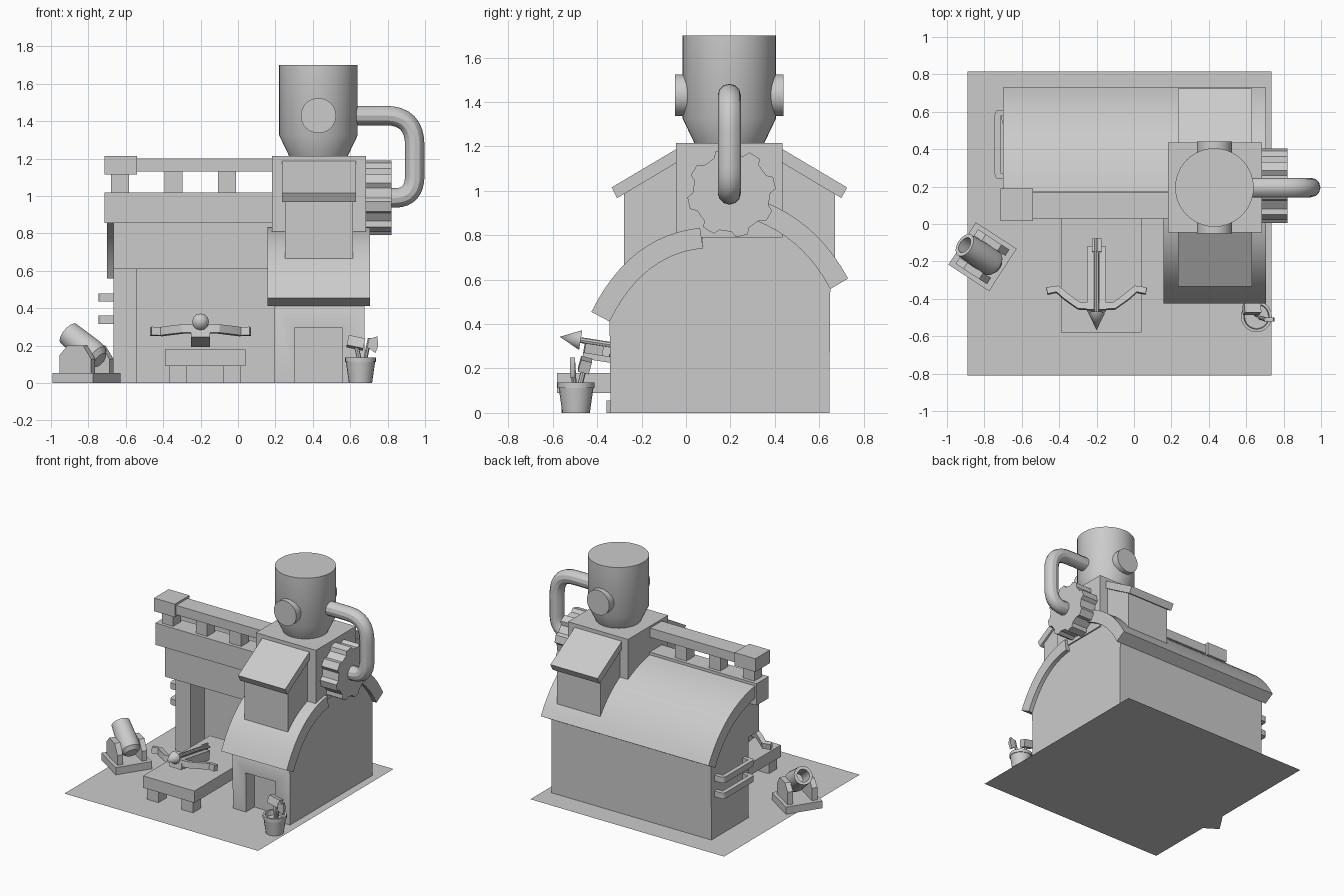
import bpy, bmesh, math
from mathutils import Vector, Matrix

cube = bpy.data.objects.get("Cube")
if cube:
    bpy.data.objects.remove(cube, do_unlink=True)

grey = bpy.data.materials.new("plain grey")
grey.use_nodes = True
GREY = (0.6, 0.6, 0.6, 1)
grey.diffuse_color = GREY
grey.node_tree.nodes["Principled BSDF"].inputs["Base Color"].default_value = GREY
parts = []


def finish(name, bm, matrix=None):
    if matrix is not None:
        bm.transform(matrix)
    bmesh.ops.recalc_face_normals(bm, faces=bm.faces)
    mesh = bpy.data.meshes.new(name)
    bm.to_mesh(mesh)
    bm.free()
    mesh.materials.append(grey)
    obj = bpy.data.objects.new(name, mesh)
    bpy.context.collection.objects.link(obj)
    parts.append(obj)
    return obj


def prism(name, outline, axis, a, b, matrix=None):
    """Extrude a 2D outline along an axis from a to b."""
    place = {"x": lambda u, v: (a, u, v), "y": lambda u, v: (u, a, v),
             "z": lambda u, v: (u, v, a)}[axis]
    step = Vector([(b - a) * (axis == k) for k in "xyz"])
    bm = bmesh.new()
    face = bm.faces.new([bm.verts.new(place(u, v)) for u, v in outline])
    new = bmesh.ops.extrude_face_region(bm, geom=[face])["geom"]
    moved = [g for g in new if isinstance(g, bmesh.types.BMVert)]
    bmesh.ops.translate(bm, verts=moved, vec=step)
    return finish(name, bm, matrix)


def box(name, x0, x1, y0, y1, z0, z1, matrix=None):
    return prism(name, [(x0, y0), (x1, y0), (x1, y1), (x0, y1)], "z", z0, z1, matrix)


def lathe(name, start, end, profile, sides=32, matrix=None):
    """Spin (radius, height) points around the line from start to end."""
    start, end = Vector(start), Vector(end)
    turn = (end - start).to_track_quat("Z", "Y").to_matrix().to_4x4()
    bm = bmesh.new()
    verts = [bm.verts.new((r, 0, h)) for r, h in profile]
    edges = [bm.edges.new(pair) for pair in zip(verts, verts[1:])]
    bmesh.ops.spin(bm, geom=verts + edges, axis=(0, 0, 1), cent=(0, 0, 0),
                   angle=math.tau, steps=sides, use_duplicate=False)
    bmesh.ops.remove_doubles(bm, verts=bm.verts, dist=1e-5)
    whole = Matrix.Translation(start) @ turn
    return finish(name, bm, matrix @ whole if matrix is not None else whole)


def rod(name, start, end, r0, r1=None, sides=24, matrix=None):
    length = (Vector(end) - Vector(start)).length
    r1 = r0 if r1 is None else r1
    return lathe(name, start, end, [(0, 0), (r0, 0), (r1, length), (0, length)], sides, matrix)


def bend(p0, p1, p2, n=12):
    p0, p1, p2 = Vector(p0), Vector(p1), Vector(p2)
    return [p0.lerp(p1, i / n).lerp(p1.lerp(p2, i / n), i / n) for i in range(n + 1)]


def offset(points, d):
    out = []
    for i, p in enumerate(points):
        t = (Vector(points[min(i + 1, len(points) - 1)]) - Vector(points[max(i - 1, 0)])).normalized()
        out.append(Vector(p) + d * Vector((-t.y, t.x)))
    return out


def ribbon(points, d):
    return list(points) + offset(points, d)[::-1]


def cut(obj, cutter):
    mod = obj.modifiers.new("opening", "BOOLEAN")
    mod.operation, mod.object, mod.solver = "DIFFERENCE", cutter, "EXACT"
    bpy.context.view_layer.objects.active = obj
    bpy.ops.object.modifier_apply(modifier=mod.name)
    parts.remove(cutter)
    bpy.data.objects.remove(cutter, do_unlink=True)


# Ground sheet
bm = bmesh.new()
bm.faces.new([bm.verts.new((x, y, 0)) for x, y in
              [(-.89, -.81), (.735, -.81), (.735, .815), (-.89, .815)]])
finish("ground_sheet", bm)

# Curved roofs
front_arc = bend((.063, .833), (-.255, .80), (-.426, .455))
back_arc = bend((.17, 1.0), (.55, .94), (.73, .605))
front_under, back_under = offset(front_arc, .093), offset(back_arc, -.093)
prism("front_roof", ribbon(front_arc, .093), "x", .157, .707)
prism("back_roof", ribbon(back_arc, -.093), "x", -.70, .707)

# Walls with the open work bay and the doorway
hall = prism("hall_walls", [(.2, 0), (.2, .61), (.073, .61), (.073, .9)] + back_under
             + [(.645, 0)], "x", -.665, .195)
cut(hall, box("bay_cutter", -.54, .3, 0, .37, -.1, .61))
wing = prism("wing_walls", [(-.34, 0)] + front_under[::-1] + [(.065, .85)] + back_under
             + [(.645, 0)], "x", .195, .675)
cut(wing, box("door_cutter", .305, .555, -.5, -.24, -.1, .298))

# Beam, posts and rail above the bay
box("bay_beam", -.715, .2, .03, .175, .855, 1.02)
for x in (-.63, -.345, -.06):
    box("rail_post", x - .048, x + .048, .055, .15, 1.02, 1.14)
box("top_rail", -.56, .2, .03, .17, 1.13, 1.2)
box("rail_end_block", -.715, -.54, .015, .19, 1.115, 1.215)

# Chimney base with a dormer on the front and back
MID = .195
box("chimney_base", .182, .685, MID - .24, MID + .24, .79, 1.215)
for s, side in ((-1, "front"), (1, "back")):
    def flip(points):
        return [(MID + s * u, z) for u, z in points]
    prism(side + "_dormer", flip([(.1, .6), (.475, .6), (.475, .99), (.24, 1.14), (.1, 1.14)]),
          "x", .25, .615)
    prism(side + "_dormer_roof", flip([(.24, 1.187), (.53, 1.015), (.505, .967), (.24, 1.125)]),
          "x", .235, .63)

# Hopper with round side caps
lathe("hopper", (.43, MID, 1.21), (.43, MID, 2),
      [(0, 0), (.155, 0), (.21, .115), (.21, .49), (0, .49)], 40)
rod("hopper_caps", (.43, MID - .245, 1.43), (.43, MID + .245, 1.43), .094, sides=32)

# Bent pipe
curve = bpy.data.curves.new("side_pipe", "CURVE")
curve.dimensions, curve.bevel_depth, curve.bevel_resolution = "3D", .052, 4
curve.use_fill_caps = True
path = [(.58, 1.43)] + bend((.79, 1.43), (.945, 1.43), (.945, 1.27), 8) \
    + bend((.945, 1.11), (.945, .99), (.84, .99), 8) + [(.76, .99)]
spline = curve.splines.new("POLY")
spline.points.add(len(path) - 1)
for p, (x, z) in zip(spline.points, path):
    p.co = (x, MID, z, 1)
pipe = bpy.data.objects.new("side_pipe", curve)
bpy.context.collection.objects.link(pipe)
curve.materials.append(grey)
pipe.select_set(True)
bpy.context.view_layer.objects.active = pipe
bpy.ops.object.convert(target="MESH")
parts.append(bpy.context.view_layer.objects.active)

# Gear
TEETH = 8
gear = []
for i in range(TEETH):
    for k, r in ((-.3, .175), (-.17, .2), (.17, .2), (.3, .175)):
        a = math.tau * (i + k + .3) / TEETH
        gear.append((.205 + r * math.cos(a), .99 + r * math.sin(a)))
prism("gear", gear, "x", .67, .82)

# Wall handles
handle = [(-.65, .24), (-.715, .24)] + bend((-.72, .24), (-.745, .24), (-.745, .27), 4) \
    + bend((-.745, .58), (-.745, .61), (-.72, .61), 4) + [(-.715, .61), (-.65, .61)]
for z in (.315, .435):
    prism("wall_handle", ribbon(handle, -.032), "z", z, z + .045)

# Work table
box("table_top", -.39, .04, -.58, .22, .09, .18)
for x in (-.37, -.08):
    for y in (-.56, .1):
        box("table_leg", x, x + .095, y, y + .095, 0, .09)

# Crossbow, tilted nose up
bow = Matrix.Translation((-.2, -.46, .29)) @ Matrix.Rotation(math.radians(-9), 4, "X")
box("bow_stock", -.05, .05, 0, .34, -.045, .0, bow)
for s in (-1, 1):
    box("bow_groove", s * .05, s * .015, 0, .34, -.001, .025, bow)
    limb = [(0, 0), (s * .1, .005), (s * .17, .055), (s * .215, .095), (s * .262, .085)]
    prism("bow_limb", ribbon(limb, s * .035), "z", -.02, .025, bow)
rod("bolt_shaft", (0, -.05, .035), (0, .38, .035), .013, sides=8, matrix=bow)
rod("bolt_head", (0, -.02, .035), (0, -.115, .035), .045, 0, 12, bow)
box("bolt_fin", -.025, .025, .31, .38, .031, .039, bow)
box("bolt_fin", -.004, .004, .31, .38, .01, .06, bow)

# Mortar on its carriage
gun = Matrix.Translation((-.81, -.175, 0)) @ Matrix.Rotation(math.radians(-33), 4, "Z")
box("mortar_base", -.13, .13, -.135, .135, 0, .055, gun)
cheek = [(-.1, .055), (.1, .055), (.1, .13), (.05, .2), (-.05, .2), (-.1, .15)]
for y in (-.11, .07):
    prism("mortar_cheek", cheek, "y", y, y + .04, gun)
lathe("mortar_barrel", (.09, 0, .12), (-.11, 0, .262),
      [(0, 0), (.045, .005), (.07, .03), (.076, .07), (.066, .25), (.045, .25), (.045, .1), (0, .1)],
      24, gun)

# Tool pot
POT = Vector((.655, -.495, 0))
lathe("tool_pot", POT, POT + Vector((0, 0, 1)),
      [(0, 0), (.062, 0), (.078, .112), (.083, .112), (.083, .137), (.068, .137), (.064, .1), (0, .1)], 20)
rod("hammer_handle", (.66, -.49, .08), (.632, -.458, .2), .012, sides=8)
tilt = Matrix.Translation((.63, -.455, .215)) @ Matrix.Rotation(math.radians(12), 4, "Y") \
    @ Matrix.Rotation(math.radians(-15), 4, "X")
box("hammer_head", -.045, .045, -.025, .025, -.028, .028, tilt)
rod("axe_handle", (.67, -.5, .08), (.705, -.51, .24), .011, sides=8)
prism("axe_blade", [(.695, .19), (.735, .16), (.75, .2), (.745, .25), (.7, .235)], "y", -.522, -.5)

# Smooth the round parts, keep edges sharp
bpy.ops.object.select_all(action="DESELECT")
for obj in parts:
    obj.select_set(True)
bpy.context.view_layer.objects.active = parts[0]
bpy.ops.object.shade_smooth_by_angle(angle=math.radians(30))
